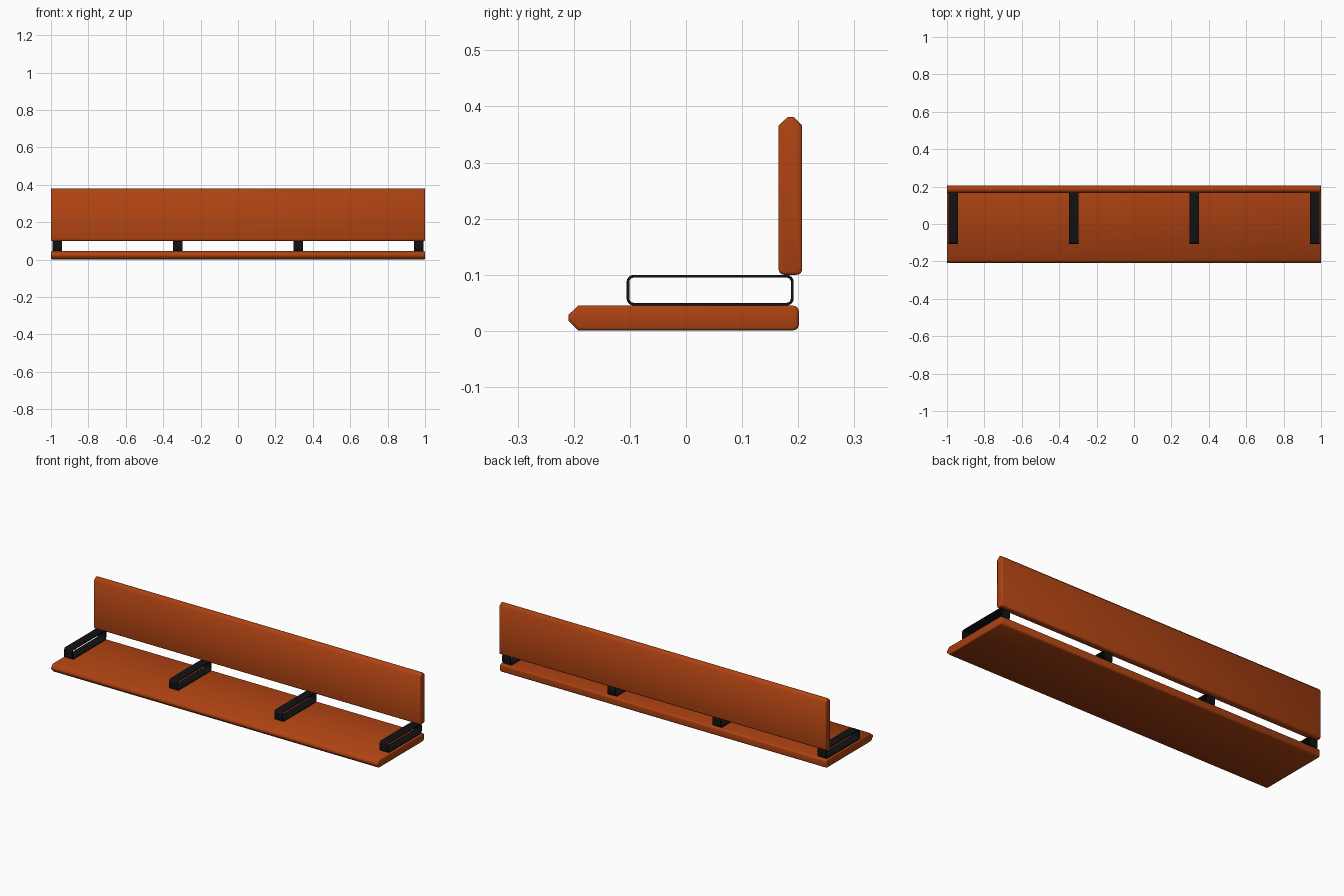
import bpy, bmesh
from math import sin, cos, pi, radians

if "Cube" in bpy.data.objects:
    bpy.data.objects.remove(bpy.data.objects["Cube"])


def material(name, color):
    m = bpy.data.materials.new(name)
    m.diffuse_color = color
    m.use_nodes = True
    m.node_tree.nodes["Principled BSDF"].inputs["Base Color"].default_value = m.diffuse_color
    return m


wood = material("orange_wood", (0.42, 0.055, 0.006, 1))
black = material("black_metal", (0.006, 0.006, 0.007, 1))


def arc(cy, cz, r, start, steps=4):
    """Quarter arc of (y, z) points, counter-clockwise from start degrees."""
    return [(cy + r * cos(radians(start) + pi / 2 * i / steps),
             cz + r * sin(radians(start) + pi / 2 * i / steps)) for i in range(steps + 1)]


def rounded_rect(y0, y1, z0, z1, r):
    return (arc(y1 - r, z1 - r, r, 0) + arc(y0 + r, z1 - r, r, 90)
            + arc(y0 + r, z0 + r, r, 180) + arc(y1 - r, z0 + r, r, 270))


def finish(name, bm, mat, angle):
    bmesh.ops.recalc_face_normals(bm, faces=bm.faces)
    me = bpy.data.meshes.new(name)
    bm.to_mesh(me)
    bm.free()
    me.materials.append(mat)
    ob = bpy.data.objects.new(name, me)
    bpy.context.collection.objects.link(ob)
    bpy.ops.object.select_all(action='DESELECT')
    bpy.context.view_layer.objects.active = ob
    ob.select_set(True)
    bpy.ops.object.shade_smooth_by_angle(angle=radians(angle))
    return ob


def board(name, profile):
    """Extrude a (y, z) profile along x, with softened ends."""
    bm = bmesh.new()
    rings = [[bm.verts.new((x, y, z)) for y, z in profile] for x in (-1, 1)]
    n = len(profile)
    for i in range(n):
        j = (i + 1) % n
        bm.faces.new((rings[0][i], rings[0][j], rings[1][j], rings[1][i]))
    for ring in rings:
        bm.faces.new(ring)
    ends = [e for e in bm.edges if abs(e.verts[0].co.x - e.verts[1].co.x) < 1e-6]
    bmesh.ops.bevel(bm, geom=ends, offset=0.005, segments=2, profile=0.5, affect='EDGES')
    return finish(name, bm, wood, 60)


# seat: pointed front edge, rounded rear edge
R = 0.01
board("seat", arc(0.201 - R, 0.045 - R, R, 0)
      + [(-0.192, 0.045), (-0.209, 0.029), (-0.209, 0.018), (-0.192, 0.001)]
      + arc(0.201 - R, 0.001 + R, R, 270))

# backrest: pointed top edge, rounded bottom edge
board("backrest", [(0.207, 0.366), (0.192, 0.381), (0.181, 0.381), (0.165, 0.366)]
      + arc(0.165 + R, 0.1 + R, R, 180) + arc(0.207 - R, 0.1 + R, R, 270))


# brackets: hollow rounded rectangular loops between seat and backrest
def bracket(name, cx, half=0.025, t=0.005):
    outer = rounded_rect(-0.106, 0.192, 0.045, 0.1, 0.013)
    inner = rounded_rect(-0.106 + t, 0.192 - t, 0.045 + t, 0.1 - t, 0.013 - t)
    bm = bmesh.new()
    loops = [[bm.verts.new((cx + s * half, y, z)) for y, z in p]
             for s, p in ((-1, outer), (1, outer), (1, inner), (-1, inner))]
    n = len(outer)
    for k in range(4):
        a, b = loops[k], loops[(k + 1) % 4]
        for i in range(n):
            j = (i + 1) % n
            bm.faces.new((a[i], a[j], b[j], b[i]))
    finish(name, bm, black, 40)


for i, x in enumerate((-0.966, -0.322, 0.322, 0.966)):
    bracket(f"bracket_{i + 1}", x)
